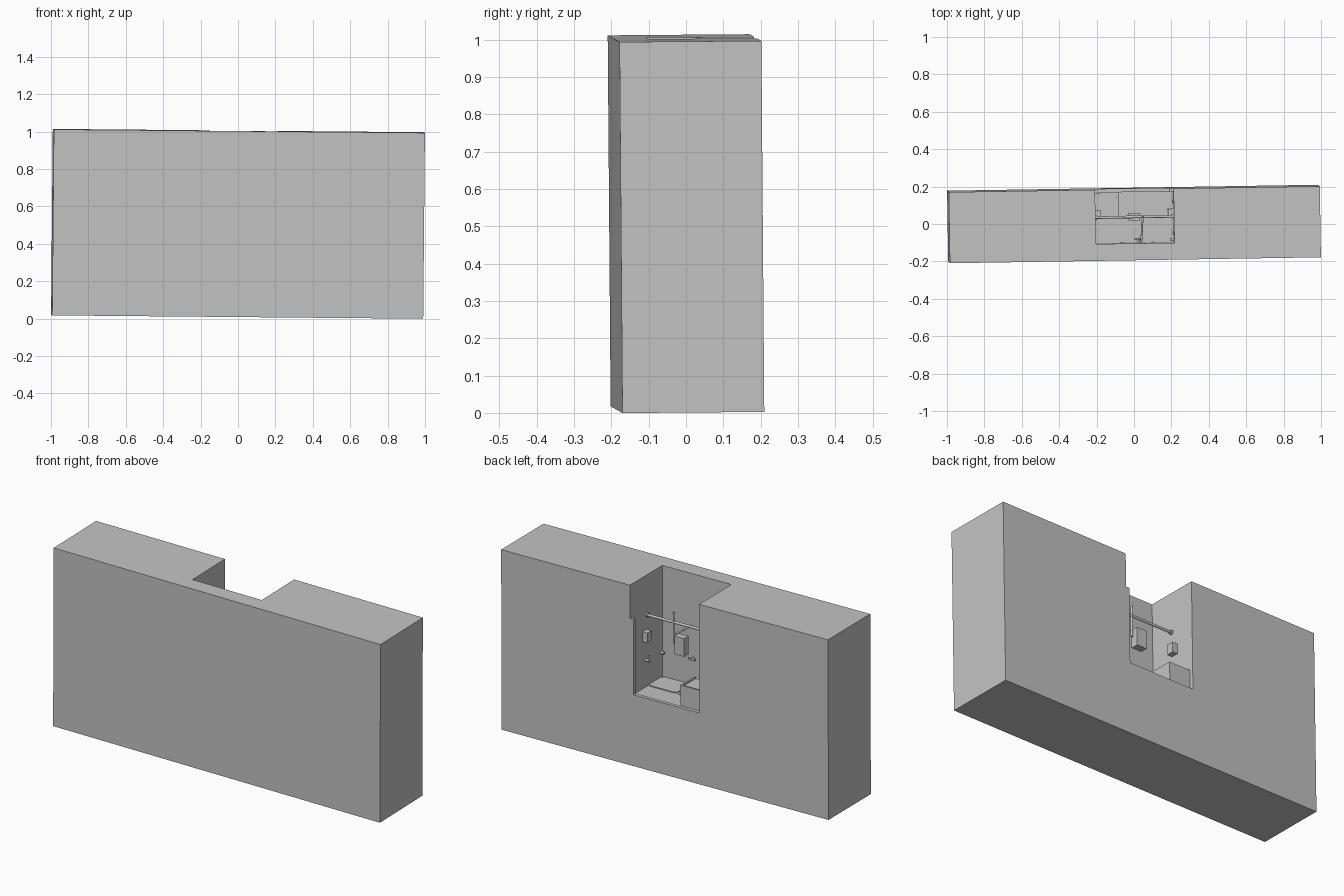
import bpy, bmesh
from mathutils import Matrix, Vector, Euler

old = bpy.data.objects.get("Cube")
if old:
    bpy.data.objects.remove(old, do_unlink=True)

grey = bpy.data.materials.new("plain_grey")
grey.use_nodes = True
grey.diffuse_color = (0.55, 0.55, 0.55, 1)
grey.node_tree.nodes["Principled BSDF"].inputs["Base Color"].default_value = (0.55, 0.55, 0.55, 1)

# The whole model leans very slightly about its centre
CENTRE = Vector((0, 0, 0.507))
TILT = (Matrix.Translation(CENTRE) @ Euler((0.008, 0.009, 0.016)).to_matrix().to_4x4()
        @ Matrix.Translation(-CENTRE))


def finish(name, bm):
    bm.transform(TILT)
    mesh = bpy.data.meshes.new(name)
    bm.to_mesh(mesh)
    bm.free()
    mesh.materials.append(grey)
    ob = bpy.data.objects.new(name, mesh)
    bpy.context.collection.objects.link(ob)
    return ob


def box(name, lo, hi, round_corners=0):
    """Box between two corners, with optional rounded upright edges."""
    lo, hi = Vector(lo), Vector(hi)
    bm = bmesh.new()
    bmesh.ops.create_cube(bm, size=1)
    bm.transform(Matrix.Translation((lo + hi) / 2) @ Matrix.Diagonal((hi - lo).to_4d()))
    if round_corners:
        upright = [e for e in bm.edges
                   if abs((e.verts[0].co - e.verts[1].co).normalized().z) > 0.9]
        bmesh.ops.bevel(bm, geom=upright, offset=round_corners, segments=4,
                        profile=0.5, affect='EDGES')
    return finish(name, bm)


def rod(name, a, b, radius):
    a, b = Vector(a), Vector(b)
    bm = bmesh.new()
    bmesh.ops.create_cone(bm, cap_ends=True, segments=12, radius1=radius,
                          radius2=radius, depth=(b - a).length)
    turn = (b - a).to_track_quat('Z', 'Y').to_matrix().to_4x4()
    bm.transform(Matrix.Translation((a + b) / 2) @ turn)
    return finish(name, bm)


def cut(target, cutter):
    mod = target.modifiers.new("cut", 'BOOLEAN')
    mod.operation, mod.object, mod.solver = 'DIFFERENCE', cutter, 'EXACT'
    bpy.context.view_layer.objects.active = target
    bpy.ops.object.modifier_apply(modifier=mod.name)
    bpy.data.objects.remove(cutter, do_unlink=True)


FLOOR, SIDE, FRONT, BACK = 0.39, 0.21, -0.10, 0.19

# Solid surround with a recess open to the top and back
surround = box("surround_block", (-0.992, -0.19, 0.01), (0.992, BACK, 1.004))
cut(surround, box("recess_cutter", (-SIDE, FRONT, FLOOR), (SIDE, 0.4, 1.3)))

# Frame along the open edge
box("back_sill", (-SIDE, 0.17, FLOOR), (SIDE, BACK, FLOOR + 0.014))
box("frame_post", (0.19, 0.172, FLOOR), (SIDE, BACK, 0.82))

# Low cabinet with a thin raised rim
box("low_cabinet", (-SIDE, 0.045, FLOOR), (-0.08, 0.17, 0.51))
box("cabinet_rim_side", (-0.09, 0.045, 0.51), (-0.08, 0.17, 0.518))
box("cabinet_rim_back", (-SIDE, 0.16, 0.51), (-0.09, 0.17, 0.518))

# Two rounded floor trays
box("wide_floor_tray", (-0.208, -0.098, FLOOR), (0.03, 0.037, FLOOR + 0.005), 0.018)
box("narrow_floor_tray", (0.036, -0.095, FLOOR), (0.208, 0.033, FLOOR + 0.005), 0.018)

# Cross rail with upright and bracket, and wall flanges
rod("cross_rail", (-SIDE, 0.04, 0.785), (SIDE, 0.04, 0.785), 0.007)
rod("rail_upright", (0.045, 0.04, 0.67), (0.045, 0.04, 0.84), 0.006)
rod("rail_bracket", (0.045, 0.04, 0.715), (0.035, FRONT, 0.715), 0.005)
for side, label in ((1, "left"), (-1, "right")):
    rod(label + "_rail_flange", (side * 0.2, 0.04, 0.785), (side * SIDE, 0.04, 0.785), 0.012)
    inner, outer = sorted((side * 0.18, side * SIDE))
    box(label + "_wall_box", (inner, 0.04, 0.65), (outer, 0.08, 0.705))

# Hanging box in the middle
box("centre_box", (-0.03, 0.02, 0.62), (0.03, 0.06, 0.72))

# Small wall fittings
rod("side_tap", (0.185, 0.05, 0.54), (SIDE, 0.05, 0.54), 0.007)
rod("side_tap_handle", (0.19, 0.05, 0.53), (0.19, 0.05, 0.57), 0.005)
rod("front_tap", (0.02, -0.075, 0.54), (0.02, FRONT, 0.54), 0.007)
rod("front_tap_handle", (0.0, -0.08, 0.54), (0.04, -0.08, 0.54), 0.005)
rod("corner_knob", (0.19, -0.085, 0.53), (SIDE, -0.085, 0.53), 0.007)
